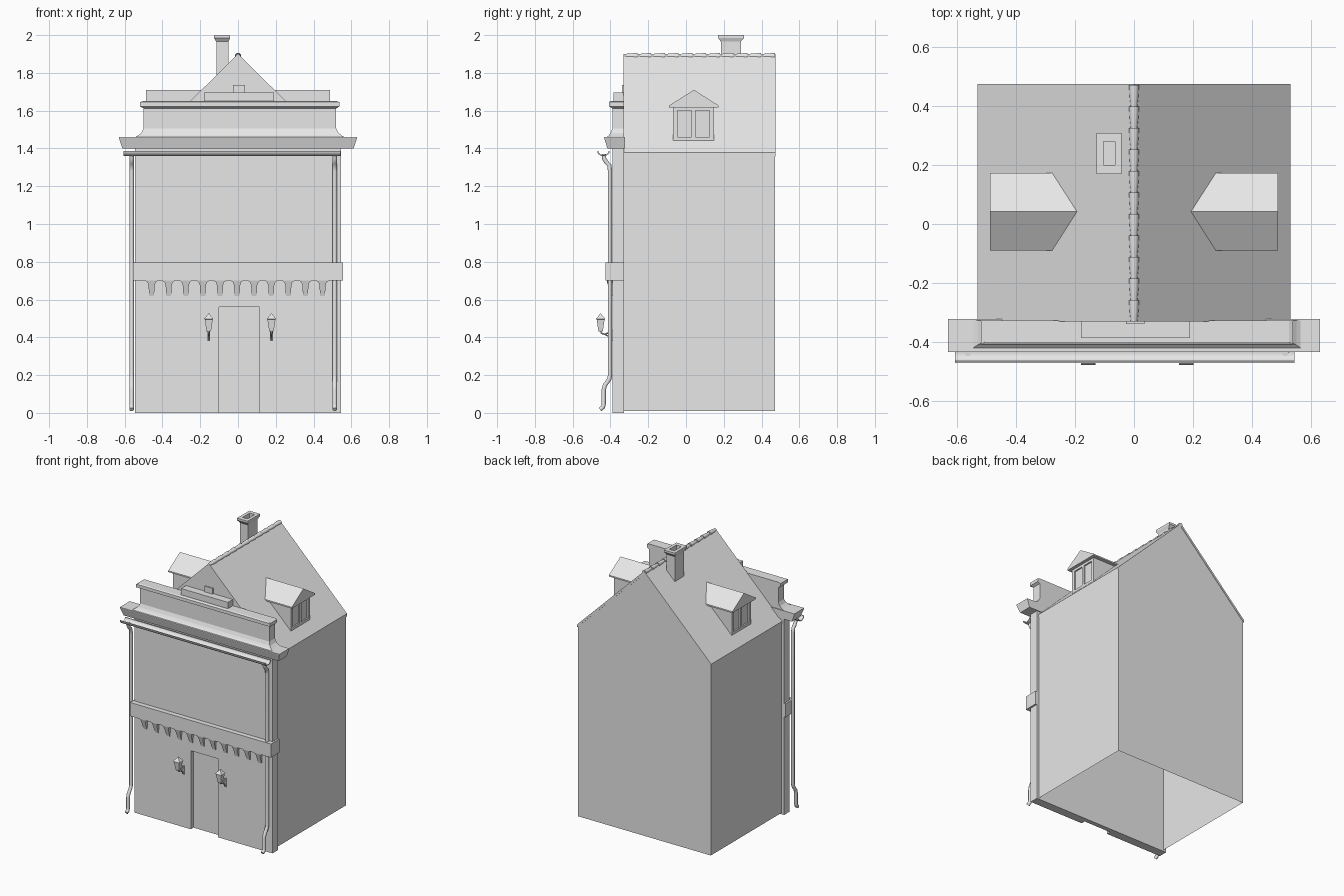
import bpy, bmesh, math
from mathutils import Vector

cube = bpy.data.objects.get("Cube")
if cube:
    bpy.data.objects.remove(cube, do_unlink=True)

grey = bpy.data.materials.new("plain_grey")
grey.use_nodes = True
grey.diffuse_color = (0.8, 0.8, 0.8, 1)
grey.node_tree.nodes["Principled BSDF"].inputs["Base Color"].default_value = (0.8, 0.8, 0.8, 1)


def finish(name, bm, smooth=False):
    bmesh.ops.recalc_face_normals(bm, faces=bm.faces)
    mesh = bpy.data.meshes.new(name)
    bm.to_mesh(mesh)
    bm.free()
    mesh.materials.append(grey)
    obj = bpy.data.objects.new(name, mesh)
    bpy.context.collection.objects.link(obj)
    if smooth:
        bpy.ops.object.select_all(action='DESELECT')
        obj.select_set(True)
        bpy.context.view_layer.objects.active = obj
        bpy.ops.object.shade_smooth_by_angle(angle=math.radians(40))
    return obj


def skin(name, rings, caps=True, smooth=False):
    """Bridge a stack of equal point rings into a solid."""
    bm = bmesh.new()
    loops = [[bm.verts.new(p) for p in ring] for ring in rings]
    n = len(loops[0])
    for a, b in zip(loops, loops[1:]):
        for i in range(n):
            j = (i + 1) % n
            bm.faces.new((a[i], a[j], b[j], b[i]))
    if caps:
        bm.faces.new(loops[0][::-1])
        bm.faces.new(loops[-1])
    return finish(name, bm, smooth)


def prism(name, pts, axis, a, b, smooth=False):
    """Extrude a 2D outline along an axis from a to b."""
    def put(p, t):
        v = list(p)
        v.insert("xyz".index(axis), t)
        return v
    return skin(name, [[put(p, t) for p in pts] for t in (a, b)], smooth=smooth)


def rect(x0, x1, y0, y1, z):
    return [(x0, y0, z), (x1, y0, z), (x1, y1, z), (x0, y1, z)]


def box(name, x, y, z):
    return skin(name, [rect(*x, *y, h) for h in z])


def tube(name, path, r, sides=10):
    pts = [Vector(p) for p in path]
    rings = []
    for i, p in enumerate(pts):
        d = (pts[min(i + 1, len(pts) - 1)] - pts[max(i - 1, 0)]).normalized()
        u = Vector((1, 0, 0))
        v = d.cross(u)
        rings.append([p + r * (math.cos(t) * u + math.sin(t) * v)
                      for t in (k * math.tau / sides for k in range(sides))])
    return skin(name, rings, smooth=True)


# House shell, open underneath
shell = prism("house_walls", [(-.525, .01), (.525, .01), (.525, 1.365), (0, 1.885), (-.525, 1.365)],
              "y", -.33, .47)
bm = bmesh.new()
bm.from_mesh(shell.data)
floor = [f for f in bm.faces if all(v.co.z < .1 for v in f.verts)]
bmesh.ops.delete(bm, geom=floor, context='FACES_ONLY')
bm.to_mesh(shell.data)
bm.free()

# Main roof and ridge tiles
prism("main_roof", [(-.53, 1.358), (0, 1.88), (.53, 1.358), (.53, 1.378), (0, 1.9), (-.53, 1.378)],
      "y", -.33, .473)
TILES = 11
step = .8 / TILES
for k in range(TILES):
    rings = []
    for y, r in ((0, .011), (step * .5, .015), (step, .017)):
        rings.append([(r * math.cos(t), -.33 + k * step + y, 1.889 + r * math.sin(t))
                      for t in (i * math.tau / 10 for i in range(10))])
    skin("ridge_tile", rings, smooth=True)

# Chimney with a flared hollow cap
skin("chimney", [rect(-.115, -.05, .185, .29, 1.76), rect(-.115, -.05, .185, .29, 1.965),
                 rect(-.127, -.042, .17, .308, 1.985), rect(-.127, -.042, .17, .308, 2),
                 rect(-.104, -.064, .2, .28, 2), rect(-.104, -.064, .2, .28, 1.94)])

# Dormers on both slopes
for s in (1, -1):
    skin("dormer_body", [[(s * x, y, z) for x, z in ((.455, 1.435), (.455, 1.625), (.26, 1.625))]
                         for y in (-.068, .148)])
    bm = bmesh.new()
    outline = [(-.09, 1.617), (-.09, 1.627), (.042, 1.71), (.173, 1.627), (.173, 1.617)]
    front = [bm.verts.new((s * .488, y, z)) for y, z in outline]
    back = [bm.verts.new((s * x, y, z)) for x, (y, z) in zip((.27, .27, .19, .27, .27), outline)]
    bm.faces.new(front)
    bm.faces.new(back)
    for i in range(5):
        j = (i + 1) % 5
        bm.faces.new((front[i], front[j], back[j], back[i]))
    finish("dormer_roof", bm)
    for y in ((-.068, -.045), (.03, .05), (.125, .148)):
        box("dormer_window_post", sorted((s * .45, s * .465)), y, (1.445, 1.62))
    for z in ((1.44, 1.46), (1.6, 1.62)):
        box("dormer_window_rail", sorted((s * .45, s * .465)), (-.068, .148), z)

# Street facade with a recessed doorway
prism("facade", [(-.545, 0), (-.1, 0), (-.1, .56), (.115, .56), (.115, 0),
                 (.545, 0), (.545, 1.4), (-.545, 1.4)], "y", -.39, -.36)
box("facade_backing", (-.545, .545), (-.36, -.328), (0, 1.4))

# Cornice and flared parapet
skin("cornice", [rect(-.612, .612, -.416, -.322, 1.4), rect(-.63, .63, -.433, -.322, 1.455),
                 rect(-.63, .63, -.433, -.322, 1.46)])
cove = [(1.455, .563, .425), (1.468, .54, .41), (1.482, .522, .4), (1.505, .51, .39),
        (1.612, .51, .39), (1.618, .52, .4), (1.622, .528, .408), (1.645, .528, .408), (1.65, .515, .4)]
skin("parapet", [rect(.01 - w, .01 + w, -y, -.327, z) for z, w, y in cove])
box("parapet_plaque", (-.18, .19), (-.385, -.33), (1.645, 1.695))
box("gable_vent", (-.027, .036), (-.339, -.33), (1.66, 1.735))

# Belt course and its hanging brackets
box("belt_course", (-.557, .557), (-.425, -.328), (.7, .797))
half = [(.033, .7), (.021, .691), (.016, .675), (.013, .62)]
for k in range(11):
    cx = -.005 + (k - 5) * .0905
    outline = [(cx + x, z) for x, z in half] + [(cx - x, z) for x, z in half[::-1]]
    front = [(x, -.418 + max(0, .69 - z) * .35, z) for x, z in outline]
    skin("belt_bracket", [[(x, -.388, z) for x, z in outline], front])

# Gutter: open half-round channel
arc = [math.pi + math.pi * i / 10 for i in range(11)]
channel = [(-.437 + .033 * math.cos(t), 1.386 + .027 * math.sin(t)) for t in arc]
channel += [(-.437 + .027 * math.cos(t), 1.386 + .021 * math.sin(t)) for t in arc[::-1]]
prism("gutter", channel, "x", -.605, .543, smooth=True)

# Downpipes
drop = [(-.435, 1.37), (-.433, 1.345), (-.42, 1.325), (-.406, 1.31), (-.402, 1.28),
        (-.402, .2), (-.406, .18), (-.43, .145), (-.436, .12), (-.436, .045), (-.44, .03), (-.455, .018)]
for x in (-.563, .512):
    tube("downpipe", [(x, y, z) for y, z in drop], .012)

# Wall lanterns
for x in (-.155, .177):
    def square(r, z, cy=-.452):
        return rect(x - r, x + r, cy - r, cy + r, z)
    skin("lantern", [square(.01, .43), square(.013, .44), square(.021, .495), square(.025, .497),
                     square(.006, .52), square(.003, .525)])
    tube("lantern_arm", [(x, -.452, .435), (x, -.448, .422), (x, -.43, .416), (x, -.41, .425),
                         (x, -.39, .43)], .005, 6)
    tube("lantern_brace", [(x, -.43, .416), (x, -.408, .405), (x, -.395, .385)], .004, 6)
    box("lantern_plate", (x - .007, x + .007), (-.398, -.389), (.38, .44))
